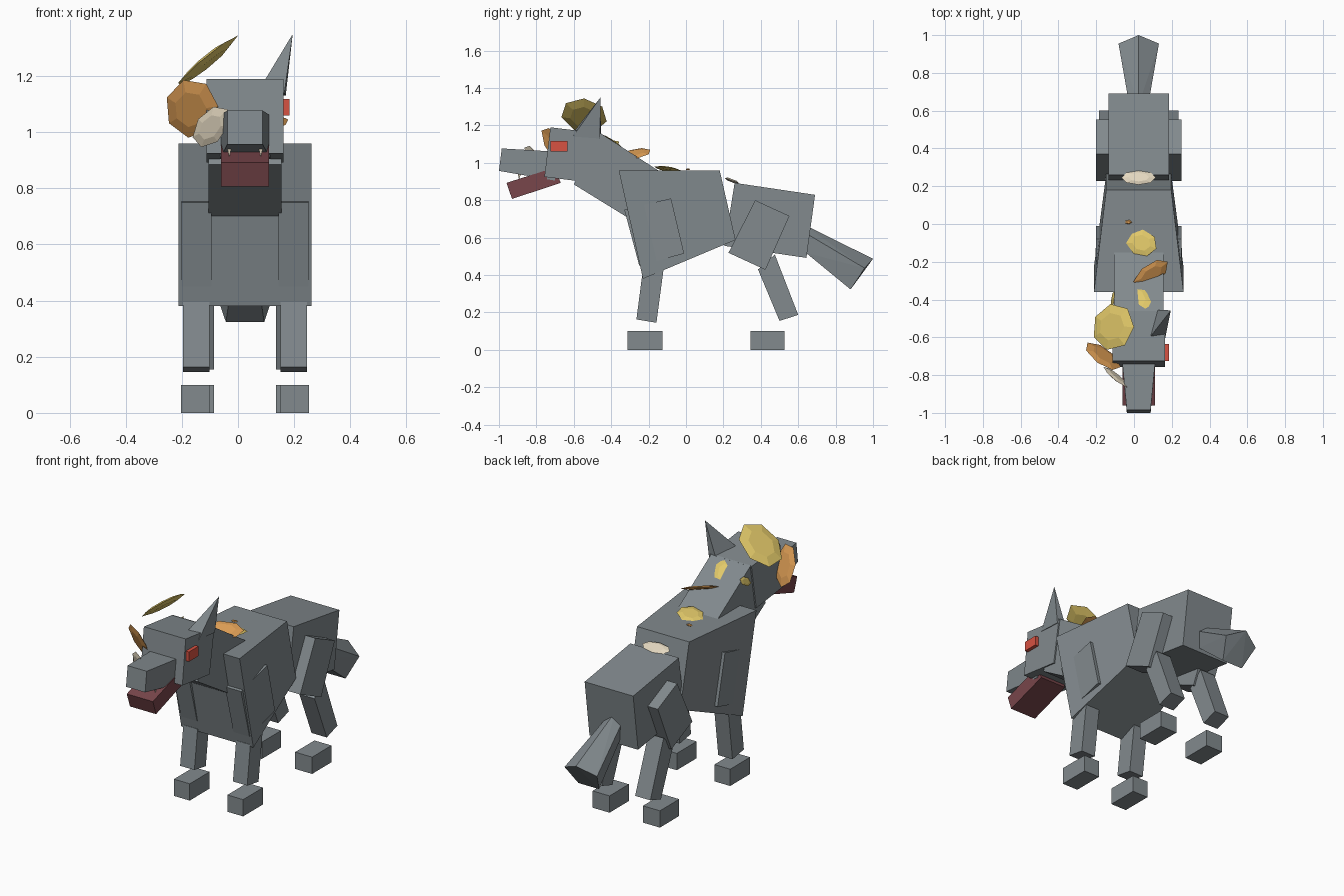
import bpy, bmesh, math
from mathutils import Vector, Matrix

CX = 0.025  # the animal's own centre line


def material(name, rgb):
    m = bpy.data.materials.new(name)
    m.diffuse_color = (*rgb, 1)
    return m


GREY = material("grey fur", (0.223, 0.254, 0.27))
RED = material("eye red", (0.68, 0.084, 0.054))
MOUTH = material("mouth dark red", (0.188, 0.061, 0.07))
YELLOW = material("yellow", (0.752, 0.578, 0.141))
ORANGE = material("orange", (0.73, 0.342, 0.091))
CREAM = material("cream", (0.775, 0.687, 0.527))


def finish(name, bm, mat):
    bmesh.ops.recalc_face_normals(bm, faces=bm.faces)
    me = bpy.data.meshes.new(name)
    bm.to_mesh(me)
    bm.free()
    me.materials.append(mat)
    ob = bpy.data.objects.new(name, me)
    bpy.context.collection.objects.link(ob)
    return ob


def hull(name, points, mat=GREY):
    """Flat-faced solid around a few corner points."""
    bm = bmesh.new()
    for p in points:
        bm.verts.new(p)
    bmesh.ops.convex_hull(bm, input=bm.verts)
    bmesh.ops.dissolve_limit(bm, angle_limit=math.radians(1),
                             verts=bm.verts, edges=bm.edges)
    return finish(name, bm, mat)


def block(name, profile, widths, mat=GREY):
    """Side profile (y, z) spanned symmetrically; one half width per corner."""
    if not isinstance(widths, (list, tuple)):
        widths = [widths] * len(profile)
    hull(name, [(CX + s * w, y, z) for (y, z), w in zip(profile, widths)
                for s in (-1, 1)], mat)


def pair(name, profile, inner, outer, mat=GREY):
    """The same slab on the left and right side."""
    for side, s in (("left", -1), ("right", 1)):
        hull(f"{name}_{side}", [(CX + s * w, y, z) for y, z in profile
                                for w in (inner, outer)], mat)


def plate(name, centre, normal, long_axis, r1, r2, mat, sides=7, t=0.008):
    """Thin faceted lens lying across the given normal."""
    n = Vector(normal).normalized()
    u = Vector(long_axis)
    u = (u - n * u.dot(n)).normalized()
    v = n.cross(u)
    pts = []
    for k, h in ((1, 0), (0.6, t), (0.6, -t)):
        for i in range(sides):
            a = 2 * math.pi * i / sides
            pts.append(Vector(centre) + u * (r1 * k * math.cos(a))
                       + v * (r2 * k * math.sin(a)) + n * h)
    hull(name, pts, mat)


# Body
block("chest", [(-0.36, 0.96), (0.18, 0.96), (0.265, 0.588), (-0.23, 0.38)],
      [0.2375, 0.172, 0.172, 0.2375])
block("pelvis", [(0.26, 0.893), (0.69, 0.829), (0.644, 0.492), (0.206, 0.556)], 0.16)
block("neck", [(-0.46, 1.16), (-0.15, 0.96), (-0.30, 0.70), (-0.60, 0.885)], 0.13)

# Head
block("head", [(-0.725, 1.19), (-0.455, 1.157), (-0.50, 0.893), (-0.757, 0.925)], 0.138)
block("snout", [(-0.985, 1.077), (-0.70, 1.06), (-0.70, 0.905), (-1.0, 0.957)],
      [0.063, 0.09, 0.09, 0.063])
block("lower_jaw", [(-0.96, 0.893), (-0.70, 0.975), (-0.67, 0.893), (-0.93, 0.807)],
      0.086, MOUTH)
hull("eye", [(x, y, z) for x in (0.15, 0.184) for y in (-0.724, -0.634)
             for z in (1.06, 1.118)], RED)
hull("ear", [(0.195, -0.457, 1.35), (0.08, -0.605, 1.16), (0.165, -0.605, 1.14),
             (0.17, -0.46, 1.13), (0.12, -0.455, 1.14)])
for side, s in (("left", -1), ("right", 1)):
    x = CX + s * 0.056
    hull(f"fang_{side}", [(x - 0.008, -0.90, 0.945), (x + 0.008, -0.90, 0.945),
                          (x, -0.88, 0.945), (x, -0.893, 0.91)], CREAM)

# Legs and feet
pair("shoulder", [(-0.08, 0.81), (-0.01, 0.515), (-0.25, 0.45), (-0.33, 0.75)], 0.12, 0.226)
pair("front_leg", [(-0.235, 0.395), (-0.12, 0.43), (-0.158, 0.145), (-0.265, 0.163)],
     0.127, 0.221)
pair("front_foot", [(-0.313, 0), (-0.126, 0), (-0.126, 0.1), (-0.313, 0.1)], 0.124, 0.228)
pair("thigh", [(0.37, 0.80), (0.553, 0.716), (0.425, 0.428), (0.227, 0.519)], 0.10, 0.226)
pair("hind_leg", [(0.385, 0.43), (0.475, 0.51), (0.60, 0.187), (0.50, 0.155)], 0.11, 0.21)
pair("hind_foot", [(0.345, 0), (0.527, 0), (0.527, 0.1), (0.345, 0.1)], 0.11, 0.222)

# Tail: ridged five-sided wedge widening to the tip
block("tail", [(0.63, 0.67), (0.63, 0.63), (0.64, 0.52),
               (1.0, 0.487), (0.955, 0.437), (0.88, 0.323)],
      [0.0, 0.05, 0.04, 0.0, 0.107, 0.068])

# Loose coloured plates along the mane and left of the head
plate("ear_plate", (-0.11, -0.545, 1.253), (-0.64, 0.12, 0.77), (0.77, 0, 0.64),
      0.143, 0.125, YELLOW, 7, 0.012)
plate("cheek_plate", (-0.165, -0.70, 1.085), (-0.45, -0.8, -0.4), (0.6, 0, 0.8),
      0.125, 0.10, ORANGE, 7, 0.01)
plate("muzzle_plate", (-0.095, -0.81, 1.02), (-0.5, -0.8, -0.25), (0.75, 0, 0.65),
      0.10, 0.055, CREAM)
plate("nape_plate", (0.02, -0.39, 1.105), (-0.15, 0.5, 0.8), (0.5, -0.8, 0.4),
      0.10, 0.06, YELLOW)
plate("neck_plate", (0.09, -0.265, 1.05), (0.3, -0.35, 0.85), (1, 0.7, 0),
      0.11, 0.06, ORANGE)
plate("neck_side_plate", (-0.112, -0.40, 1.09), (-0.95, 0, 0.3), (0, 0.8, 0.5),
      0.05, 0.025, YELLOW, 6, 0.004)
plate("withers_plate", (0.04, -0.10, 0.968), (-0.1, 0.12, 1), (1, -0.4, 0),
      0.085, 0.07, YELLOW)
plate("back_chip", (-0.03, 0.01, 0.965), (0, 0, 1), (1, 0, 0), 0.02, 0.012, ORANGE, 5, 0.004)
plate("loin_plate", (0.025, 0.245, 0.905), (0, 0.35, 0.9), (1, 0, 0),
      0.09, 0.04, CREAM, 8)
